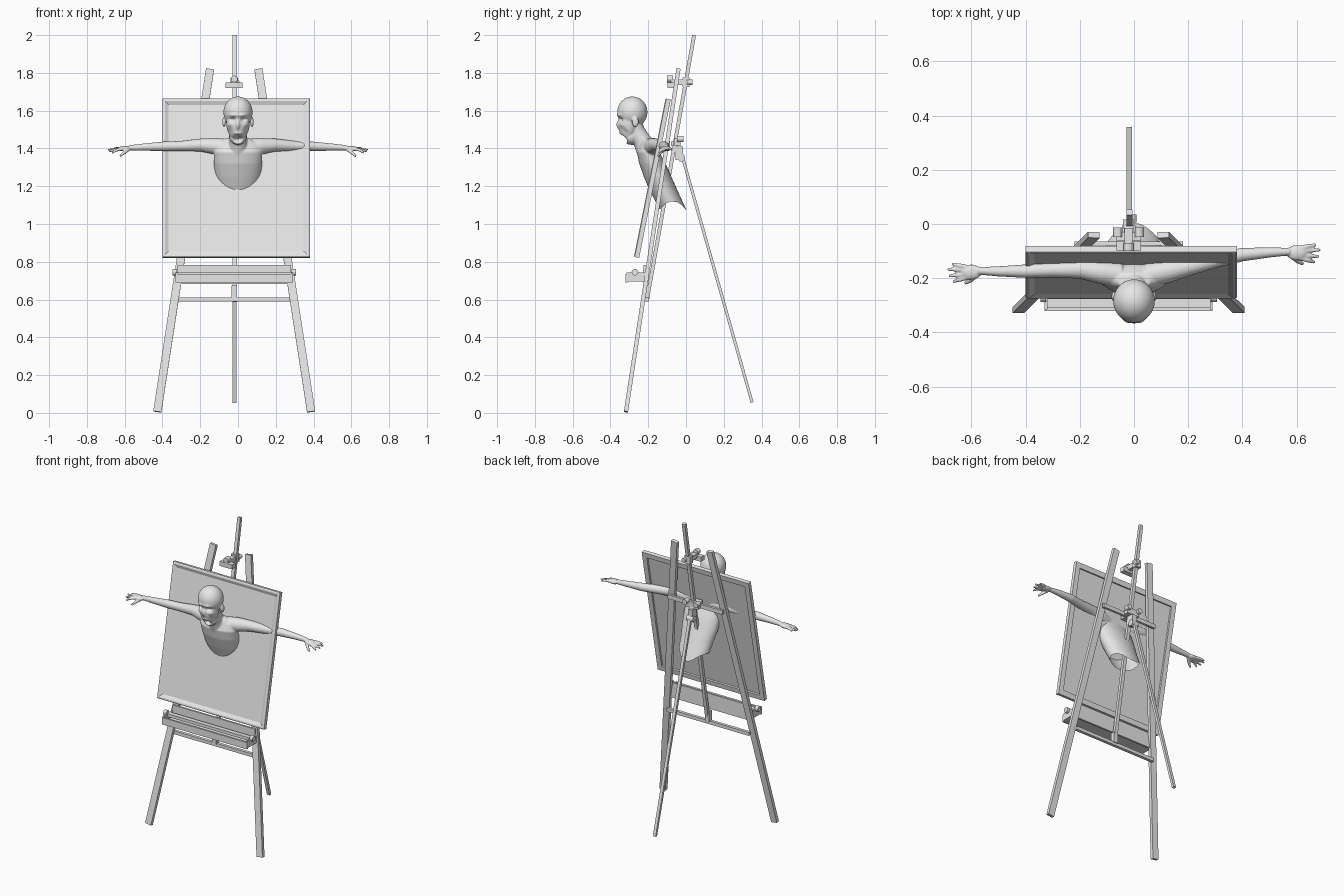
import bpy, bmesh, math
from mathutils import Vector, Matrix

if "Cube" in bpy.data.objects:
    bpy.data.objects.remove(bpy.data.objects["Cube"])

GREY = bpy.data.materials.new("light grey")
GREY.diffuse_color = (0.8, 0.8, 0.8, 1)
GREY.use_nodes = True
GREY.node_tree.nodes["Principled BSDF"].inputs["Base Color"].default_value = GREY.diffuse_color
CX = -0.02                      # centre line of the easel


def finish(name, bm):
    bmesh.ops.recalc_face_normals(bm, faces=bm.faces)
    me = bpy.data.meshes.new(name)
    bm.to_mesh(me)
    bm.free()
    me.materials.append(GREY)
    ob = bpy.data.objects.new(name, me)
    bpy.context.collection.objects.link(ob)
    return ob


def add_box(bm, c, s, rot=Matrix()):
    bmesh.ops.create_cube(bm, size=1, matrix=Matrix.Translation(c) @ rot @ Matrix.Diagonal((*s, 1)))


def boxes(name, items, rot=Matrix()):
    bm = bmesh.new()
    for c, s in items:
        add_box(bm, c, s, rot)
    return finish(name, bm)


def beam(name, p, q, w, d):
    """Rectangular bar from p to q, w wide along x, d deep."""
    p, q = Vector(p), Vector(q)
    ax = (q - p).normalized()
    side = Vector((1, 0, 0))
    side = (side - ax * side.dot(ax)).normalized()
    rot = Matrix((side, ax.cross(side), ax)).transposed().to_4x4()
    bm = bmesh.new()
    add_box(bm, (p + q) / 2, (w, d, (q - p).length), rot)
    return finish(name, bm)


def add_cyl(bm, c, r, length, axis):
    rot = Vector(axis).to_track_quat('Z', 'Y').to_matrix().to_4x4()
    bmesh.ops.create_cone(bm, cap_ends=True, segments=12, radius1=r, radius2=r, depth=length,
                          matrix=Matrix.Translation(c) @ rot)


def knobs(name, items):
    bm = bmesh.new()
    for it in items:
        add_cyl(bm, *it)
    return finish(name, bm)


def loft(bm, rings):
    rows = [[bm.verts.new(p) for p in r] for r in rings]
    n = len(rows[0])
    for a, b in zip(rows, rows[1:]):
        for i in range(n):
            bm.faces.new((a[i], a[(i + 1) % n], b[(i + 1) % n], b[i]))
    bm.faces.new(rows[0][::-1])
    bm.faces.new(rows[-1])


def tube(bm, pts, n=16):
    """Round tube through (x, y, z, radius) points."""
    rings = []
    for i, p in enumerate(pts):
        a, b = pts[max(i - 1, 0)], pts[min(i + 1, len(pts) - 1)]
        q = (Vector(b[:3]) - Vector(a[:3])).to_track_quat('Z', 'Y')
        rings.append([Vector(p[:3]) + q @ Vector((p[3] * math.cos(t), p[3] * math.sin(t), 0))
                      for t in (2 * math.pi * k / n for k in range(n))])
    loft(bm, rings)


def ball(bm, c, r):
    bmesh.ops.create_uvsphere(bm, u_segments=32, v_segments=20, radius=1,
                              matrix=Matrix.Translation(c) @ Matrix.Diagonal((*r, 1)))


# --- easel legs, mast and rear leg
for s, n in ((-1, "left"), (1, "right")):
    beam("front_leg_" + n, (CX + s * 0.407, -0.318, 0.006), (CX + s * 0.128, -0.04, 1.82), 0.043, 0.022)
beam("mast", (CX + 0.003, -0.208, 0.59), (CX + 0.003, 0.043, 2.0), 0.022, 0.02)
beam("rear_leg", (CX + 0.002, 0.35, 0.055), (CX + 0.002, -0.04, 1.43), 0.02, 0.016)

# --- cross bars
boxes("cross_bars", [((CX, -0.207, 0.6), (0.60, 0.02, 0.022)),
                     ((CX, -0.072, 1.425), (0.40, 0.016, 0.026)),
                     ((CX, -0.205, 0.64), (0.03, 0.03, 0.07))])

# --- hinge hardware behind the upper bar
boxes("hinge_block", [((CX, -0.045, 1.435), (0.09, 0.03, 0.04)),
                      ((CX, -0.035, 1.375), (0.035, 0.04, 0.07)),
                      ((CX, -0.10, 1.425), (0.05, 0.03, 0.03))])
knobs("hinge_knobs", [((CX - 0.04, -0.03, 1.45), 0.017, 0.035, (0, 1, 0)),
                      ((CX + 0.04, -0.03, 1.45), 0.017, 0.035, (0, 1, 0)),
                      ((CX, -0.025, 1.35), 0.02, 0.05, (1, 0, 0))])

# --- top clamp sliding on the mast
boxes("top_clamp", [((CX, -0.08, 1.735), (0.09, 0.035, 0.03)),
                    ((CX, -0.035, 1.75), (0.03, 0.09, 0.03)),
                    ((CX, 0.0, 1.75), (0.04, 0.035, 0.05))])
knobs("clamp_knob", [((CX, -0.085, 1.768), 0.018, 0.03, (0, 1, 0)),
                     ((CX + 0.015, 0.02, 1.75), 0.014, 0.03, (0, 1, 0))])

# --- paint tray
boxes("tray", [((CX, -0.265, 0.70), (0.62, 0.10, 0.01)),
               ((CX, -0.315, 0.712), (0.62, 0.012, 0.045)),
               ((CX, -0.218, 0.733), (0.60, 0.012, 0.10)),
               ((CX, -0.262, 0.735), (0.62, 0.03, 0.02)),
               ((CX - 0.305, -0.265, 0.722), (0.01, 0.10, 0.04)),
               ((CX + 0.305, -0.265, 0.722), (0.01, 0.10, 0.04))])
knobs("tray_knobs", [((CX + s * 0.315, -0.27, 0.745), 0.018, 0.022, (1, 0, 0)) for s in (-1, 1)])

# --- framed canvas, leaning back
W, H = 0.78, 0.855
lean = Matrix.Translation((-0.01, -0.178, 1.2425)) @ Matrix.Rotation(-0.197, 4, 'X')
bm = bmesh.new()
profile = [(0, 0.014), (0, -0.010), (0.006, -0.014), (0.014, -0.014), (0.033, -0.004), (0.033, 0.014)]
rows = []
for sx, sz in ((-1, -1), (1, -1), (1, 1), (-1, 1)):
    rows.append([bm.verts.new((sx * (W / 2 - i), y, sz * (H / 2 - i))) for i, y in profile])
for k in range(4):
    a, b = rows[k], rows[(k + 1) % 4]
    for i in range(len(profile)):
        j = (i + 1) % len(profile)
        bm.faces.new((a[i], a[j], b[j], b[i]))
finish("picture_frame", bm).matrix_world = lean
boxes("canvas", [((0, -0.001, 0), (W - 0.06, 0.006, H - 0.06))]).matrix_world = lean

# --- figure: closed volumes first, fused by a voxel remesh
bm = bmesh.new()
torso = [(1.04, -.05, .09, .066), (1.08, -.07, .098, .07), (1.18, -.12, .110, .074), (1.25, -.15, .122, .073),
         (1.32, -.178, .128, .070), (1.38, -.20, .128, .060), (1.42, -.20, .115, .045), (1.455, -.21, .06, .03)]
loft(bm, [[(rx * math.cos(t), y + ry * math.sin(t), z) for t in (math.pi * k / 16 for k in range(32))]
          for z, y, rx, ry in torso])
tube(bm, [(0, -.275, 1.53, .045), (0, -.262, 1.49, .045), (0, -.232, 1.44, .049), (0, -.20, 1.38, .06)], 24)
# head
ball(bm, (0, -.284, 1.592), (.077, .080, .083))
ball(bm, (0, -.303, 1.535), (.062, .056, .095))
ball(bm, (0, -.288, 1.465), (.047, .042, .046))
ball(bm, (0, -.353, 1.527), (.012, .016, .026))
for s in (-1, 1):
    ball(bm, (s * .074, -.268, 1.54), (.009, .018, .028))
# arms and hands; the body is turned, so each arm has its own depths
arm_x = (.05, .12, .20, .30, .40, .50, .575)
arm_z = (1.405, 1.412, 1.418, 1.413, 1.411, 1.407, 1.403)
arm_r = (.045, .044, .034, .027, .025, .019, .014)
arm_y = {-1: (-.19, -.178, -.168, -.170, -.174, -.175, -.173),
         1: (-.19, -.175, -.158, -.135, -.113, -.105, -.102)}
fingers = [(.672, .030, 1.393), (.688, .010, 1.392), (.684, -.014, 1.385), (.668, -.036, 1.376)]
for s in (-1, 1):
    tube(bm, [(s * x, y, z, r) for x, y, z, r in zip(arm_x, arm_y[s], arm_z, arm_r)], 20)
    hy = arm_y[s][-1] - .004
    ball(bm, (s * .60, hy, 1.399), (.038, .028, .014))
    for i, (x, dy, z) in enumerate(fingers):
        tube(bm, [(s * .60, hy + dy * .45, 1.40, .010), (s * .645, hy + dy * .8, 1.400 - i * .003, .0085),
                  (s * x, hy + dy, z, .006)], 10)
    tube(bm, [(s * .58, hy - .01, 1.395, .011), (s * .605, hy - .032, 1.376, .009),
              (s * .625, hy - .042, 1.358, .0065)], 10)
raw = finish("figure_volumes", bm)
m = raw.modifiers.new("fuse", 'REMESH')
m.mode, m.voxel_size = 'VOXEL', 0.004
m = raw.modifiers.new("soften", 'SMOOTH')
m.factor, m.iterations = 0.5, 6
me = bpy.data.meshes.new_from_object(raw.evaluated_get(bpy.context.evaluated_depsgraph_get()))
bpy.data.objects.remove(raw)

# face features pushed in or out: (x, z, width, height, depth)
features = [(0, 1.452, .019, .015, .034), (0, 1.480, .022, .006, -.005), (0, 1.424, .020, .008, -.006)]
for s in (-1, 1):
    features += [(s * .028, 1.552, .015, .011, .016), (s * .026, 1.576, .020, .008, -.007),
                 (s * .046, 1.485, .014, .025, .012), (s * .044, 1.525, .013, .010, -.005)]
bm = bmesh.new()
bm.from_mesh(me)
for v in bm.verts:
    if v.co.y < -.285 and v.co.z > 1.405:
        x, z = v.co.x, v.co.z
        fade = min(1, (-.285 - v.co.y) / .02)
        v.co.y += fade * sum(a * math.exp(-((x - cx) / w) ** 2 - ((z - cz) / h) ** 2)
                             for cx, cz, w, h, a in features)
# open, arched lower end of the hollow torso
low = [f for f in bm.faces if f.calc_center_median().z <
       1.075 + .045 * max(0, 1 - ((f.calc_center_median().y + .07) / .07) ** 2)]
bmesh.ops.delete(bm, geom=low, context='FACES')
for f in bm.faces:
    f.smooth = True
finish("figure", bm)
